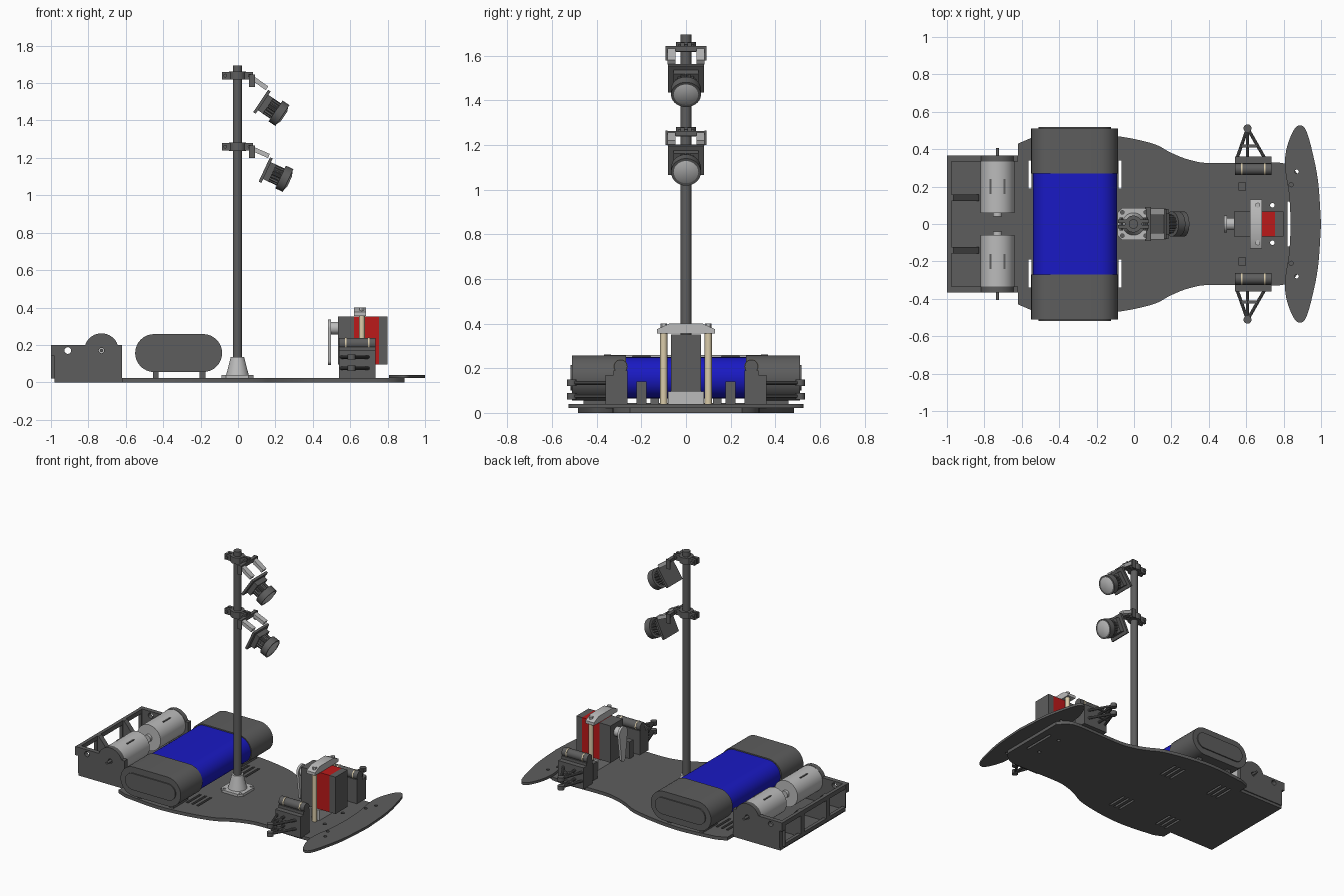
import bpy, bmesh, math
from mathutils import Matrix, Vector

if "Cube" in bpy.data.objects:
    bpy.data.objects.remove(bpy.data.objects["Cube"])


def mat(name, c):
    m = bpy.data.materials.new(name)
    m.diffuse_color = (*c, 1)
    m.use_nodes = True
    m.node_tree.nodes["Principled BSDF"].inputs["Base Color"].default_value = m.diffuse_color
    return m


DARK = mat("dark_grey", (0.11, 0.11, 0.11))
LIGHT = mat("light_metal", (0.5, 0.5, 0.5))
BLUE = mat("blue", (0.01, 0.01, 0.55))
RED = mat("red", (0.5, 0.01, 0.01))
BRASS = mat("brass", (0.7, 0.6, 0.4))


def finish(name, bm, m=DARK, M=None):
    bmesh.ops.recalc_face_normals(bm, faces=bm.faces)
    me = bpy.data.meshes.new(name)
    bm.to_mesh(me)
    bm.free()
    ob = bpy.data.objects.new(name, me)
    me.materials.append(m)
    if M:
        ob.matrix_world = M
    bpy.context.collection.objects.link(ob)
    return ob


def add_box(bm, lo, hi):
    lo, hi = Vector(lo), Vector(hi)
    T = Matrix.Translation((lo + hi) / 2) @ Matrix.Diagonal((*(hi - lo), 1))
    bmesh.ops.create_cube(bm, size=1, matrix=T)


def add_cyl(bm, p, q, r, r2=None, n=32):
    p, q = Vector(p), Vector(q)
    T = Matrix.Translation((p + q) / 2) @ (q - p).to_track_quat('Z', 'Y').to_matrix().to_4x4()
    bmesh.ops.create_cone(bm, cap_ends=True, segments=n, radius1=r,
                          radius2=r if r2 is None else r2, depth=(q - p).length, matrix=T)


def box(name, lo, hi, m=DARK, M=None):
    bm = bmesh.new()
    add_box(bm, lo, hi)
    return finish(name, bm, m, M)


def cyl(name, p, q, r, m=DARK, M=None, r2=None, n=32):
    bm = bmesh.new()
    add_cyl(bm, p, q, r, r2, n)
    return finish(name, bm, m, M)


def prism(name, pts, axis, lo, hi, m=DARK, M=None):
    put = {'x': lambda a, b, t: (t, a, b), 'y': lambda a, b, t: (a, t, b),
           'z': lambda a, b, t: (a, b, t)}[axis]
    bm = bmesh.new()
    rings = [[bm.verts.new(put(a, b, t)) for a, b in pts] for t in (lo, hi)]
    for r in rings:
        bm.faces.new(r)
    n = len(pts)
    for i in range(n):
        j = (i + 1) % n
        bm.faces.new((rings[0][i], rings[0][j], rings[1][j], rings[1][i]))
    return finish(name, bm, m, M)


def cut(ob, boxes=(), cyls=()):
    bm = bmesh.new()
    for b in boxes:
        add_box(bm, *b)
    for c in cyls:
        add_cyl(bm, *c, n=20)
    c = finish(ob.name + "_cutter", bm)
    c.hide_render = True
    c.hide_viewport = True
    md = ob.modifiers.new("holes", 'BOOLEAN')
    md.operation, md.object, md.solver = 'DIFFERENCE', c, 'EXACT'


def arc(cx, cy, r, a, b, n=16):
    return [(cx + r * math.cos(math.radians(a + (b - a) * i / n)),
             cy + r * math.sin(math.radians(a + (b - a) * i / n))) for i in range(n + 1)]


def stadium(x0, x1, z0, z1):
    r, z = (z1 - z0) / 2, (z0 + z1) / 2
    return arc(x1 - r, z, r, -90, 90) + arc(x0 + r, z, r, 90, 270)


def spline(p, n=6):
    p = [Vector(v) for v in [p[0]] + p + [p[-1]]]
    out = []
    for a, b, c, d in zip(p, p[1:], p[2:], p[3:]):
        for i in range(n):
            t = i / n
            out.append(tuple(0.5 * (2 * b + (c - a) * t + (2 * a - 5 * b + 4 * c - d) * t * t
                                    + (3 * b - a - 3 * c + d) * t ** 3)))
    return out + [tuple(p[-1])]


def mirrored(half):
    return half + [(x, -y) for x, y in reversed(half)]


# Chassis plate with strap slots
half = [(-0.98, 0.36), (-0.62, 0.36), (-0.62, 0.43)] + spline(
    [(-0.55, 0.46), (-0.3, 0.485), (-0.09, 0.47), (0.1, 0.43), (0.2, 0.38), (0.3, 0.342),
     (0.42, 0.325), (0.74, 0.33), (0.83, 0.31), (0.89, 0.25)])
plate = prism("chassis_plate", mirrored(half), 'z', 0, 0.023)
slots = [((x - 0.008, s * 0.265 - 0.075, -1), (x + 0.008, s * 0.265 + 0.075, 1))
         for s in (1, -1) for x in (-0.075, -0.115, -0.155, -0.475, -0.515, -0.555)]
holes = [((0.74, s * 0.1, -1), (0.74, s * 0.1, 1), 0.012) for s in (1, -1)]
cut(plate, slots + [((0.82, -0.12, -1), (0.838, 0.12, 1))], holes)

# Front bumper
half = spline([(0.838, 0), (0.83, 0.15), (0.808, 0.3), (0.815, 0.4), (0.85, 0.495), (0.885, 0.527),
               (0.92, 0.5), (0.955, 0.38), (0.985, 0.22), (1.0, 0)])
bumper = prism("front_bumper", half + [(x, -y) for x, y in reversed(half[1:-1])], 'z', 0.023, 0.04)
cut(bumper, (), [((x, s * y, -1), (x, s * y, 1), 0.011)
                 for s in (1, -1) for x, y in ((0.84, 0.21), (0.87, 0.28))])

# Battery with end caps and feet
prism("battery_body", stadium(-0.54, -0.09, 0.065, 0.25), 'y', -0.29, 0.29, BLUE)
for s in (1, -1):
    prism("battery_cap", stadium(-0.55, -0.085, 0.055, 0.258), 'y', s * 0.27, s * 0.51)
    prism("battery_cap_panel", stadium(-0.51, -0.122, 0.1, 0.215), 'y', s * 0.50, s * 0.518)
    for x in (-0.44, -0.19):
        box("battery_foot", (x - 0.015, s * 0.38 - 0.08, 0.02), (x + 0.015, s * 0.38 + 0.08, 0.07))

# Rear motor bay
side = [(-0.98, 0.02), (-0.62, 0.02), (-0.62, 0.2)] + arc(-0.73, 0.17, 0.092, 19, 161) + \
       [(-1, 0.2), (-1, 0.14), (-0.98, 0.14)]
for s in (1, -1):
    wall = prism("motor_side_wall", side, 'y', s * 0.335, s * 0.367)
    cut(wall, (), [((-0.91, s * 0.25, 0.17), (-0.91, s * 0.45, 0.17), 0.018),
                   ((-0.73, s * 0.25, 0.17), (-0.73, s * 0.45, 0.17), 0.015)])
    prism("rear_gusset", [(-0.98, 0.02), (-0.83, 0.02), (-0.83, 0.04), (-0.965, 0.2), (-0.98, 0.2)],
          'y', s * 0.122, s * 0.158)
    cyl("motor_can", (-0.73, s * 0.06, 0.17), (-0.73, s * 0.335, 0.17), 0.09, LIGHT, n=48)
    cyl("motor_boss", (-0.73, s * 0.04, 0.17), (-0.73, s * 0.07, 0.17), 0.025, LIGHT)
    cyl("motor_shaft", (-0.73, s * 0.32, 0.17), (-0.73, s * 0.405, 0.17), 0.009)
    for x in (-0.763, -0.697):
        box("motor_vent", (x - 0.01, s * 0.2 - 0.04, 0.2), (x + 0.01, s * 0.2 + 0.04, 0.254))
frame = box("rear_frame", (-0.999, -0.335, 0.02), (-0.975, 0.335, 0.2))
cut(frame, [((-1.1, y - w, 0.045), (-0.9, y + w, 0.17))
            for y, w in ((-0.245, 0.085), (0, 0.12), (0.245, 0.085))])

# Mast and foot
cyl("mast", (-0.003, 0, 0.023), (-0.003, 0, 1.695), 0.025)
foot = [(x * s, y * s) for s in (1, -1) for x, y in
        ((0.085, -0.06), (0.085, 0.06), (0.06, 0.085), (-0.06, 0.085))]
foot = prism("mast_flange", [(x - 0.003, y) for x, y in foot], 'z', 0.023, 0.04, LIGHT)
cut(foot, (), [((x * 0.062, y * 0.062, 0), (x * 0.062, y * 0.062, 0.1), 0.01)
               for x in (1, -1) for y in (1, -1)])
cyl("mast_socket", (-0.003, 0, 0.04), (-0.003, 0, 0.135), 0.06, LIGHT, r2=0.036)

# Two mast cameras: clamp, arms, tilted board and lens
gear = [((0.05 if i % 4 < 2 else 0.043) * math.cos(i * math.pi / 32),
         (0.05 if i % 4 < 2 else 0.043) * math.sin(i * math.pi / 32)) for i in range(64)]
for label, z, cx, cz, tilt, end in (("upper", 1.64, 0.128, 1.50, 34, (0.155, 1.572)),
                                    ("lower", 1.26, 0.148, 1.135, 25, (0.165, 1.21))):
    cyl(label + "_clamp_ring", (-0.003, 0, z - 0.022), (-0.003, 0, z + 0.022), 0.045)
    for s in (1, -1):
        box(label + "_clamp_ear", (-0.085, s * 0.006, z - 0.02), (0.08, s * 0.025, z + 0.02))
        d = Vector((end[0] - 0.07, 0, end[1] - z + 0.008))
        M = Matrix.Translation((0.07, s * 0.065, z - 0.008)) @ Matrix.Rotation(math.atan2(-d.z, d.x), 4, 'Y')
        box(label + "_camera_arm", (0, -0.018, -0.012), (d.length, 0.018, 0.012), LIGHT, M)
        box(label + "_bracket_end", (0.06, s * 0.083, z - 0.06), (0.09, s * 0.092, z + 0.005))
        cyl(label + "_clamp_bolt", (s * 0.065 - 0.003, -0.035, z), (s * 0.065 - 0.003, 0.035, z), 0.01, n=12)
    box(label + "_bracket_bar", (0.065, -0.09, z - 0.02), (0.088, 0.09, z + 0.004))
    M = Matrix.Translation((cx, 0, cz)) @ Matrix.Rotation(math.radians(tilt), 4, 'Y')
    box(label + "_camera_board", (-0.008, -0.08, -0.072), (0.008, 0.08, 0.072), DARK, M)
    box(label + "_camera_housing", (0.008, -0.055, -0.05), (0.04, 0.055, 0.05), DARK, M)
    prism(label + "_lens_barrel", gear, 'x', 0.035, 0.095, DARK, M)
    cyl(label + "_lens_hood", (0.088, 0, 0), (0.132, 0, 0), 0.067, DARK, M, n=40)
    cyl(label + "_lens_glass", (0.13, 0, 0), (0.142, 0, 0), 0.06, LIGHT, M, r2=0.03, n=40)

# Steering servo standing between brackets
box("servo_rear_case", (0.535, -0.067, 0.095), (0.62, 0.067, 0.352))
box("servo_middle", (0.62, -0.067, 0.095), (0.755, 0.067, 0.352), RED)
box("servo_front_case", (0.755, -0.067, 0.095), (0.80, 0.067, 0.352))
prism("servo_top_bracket", [(-0.13, 0.355), (0.13, 0.355), (0.13, 0.375), (0.075, 0.4),
                            (-0.075, 0.4), (-0.13, 0.375)], 'x', 0.62, 0.685, LIGHT)
box("servo_bottom_bracket", (0.625, -0.08, 0.023), (0.685, 0.08, 0.095), LIGHT)
for s in (1, -1):
    cyl("servo_post", (0.662, s * 0.1, 0.02), (0.662, s * 0.1, 0.36), 0.016, BRASS, n=24)
    cyl("servo_post_nut", (0.662, s * 0.1, 0.36), (0.662, s * 0.1, 0.4), 0.015, LIGHT, n=6)
    box("small_post", (0.56, s * 0.2 - 0.022, 0.02), (0.60, s * 0.2 + 0.022, 0.14))
cyl("servo_spline", (0.49, 0, 0.29), (0.54, 0, 0.29), 0.033, LIGHT)
prism("servo_horn", arc(0, 0.29, 0.045, 0, 180) + arc(0, 0.115, 0.022, 180, 360), 'x', 0.482, 0.498, LIGHT)

# Front suspension mounts, dampers and A-arms
for s in (1, -1):
    box("suspension_mount", (0.54, s * 0.262, 0.02), (0.735, s * 0.325, 0.19))
    box("suspension_outer_wall", (0.54, s * 0.325, 0.02), (0.735, s * 0.36, 0.17))
    cyl("damper", (0.54, s * 0.293, 0.208), (0.735, s * 0.293, 0.208), 0.03)
    for x in (0.575, 0.70):
        cyl("damper_ring", (x - 0.004, s * 0.293, 0.208), (x + 0.004, s * 0.293, 0.208), 0.032, BRASS)
    for z in (0.075, 0.135):
        tip = Vector((0.607, s * 0.512, z))
        cyl("arm_ball_joint", tip - Vector((0, 0, 0.014)), tip + Vector((0, 0, 0.014)), 0.021, n=24)
        for x, y in ((0.55, 0.35), (0.607, 0.35), (0.70, 0.35)):
            cyl("suspension_arm", tip, (x, s * y, z), 0.009, n=10)
        box("arm_crossbar", (0.575, s * 0.41, z - 0.008), (0.655, s * 0.425, z + 0.008))

# Smooth shading with sharp edges
meshes = [o for o in bpy.data.objects if not o.hide_render]
for o in meshes:
    o.select_set(True)
bpy.context.view_layer.objects.active = meshes[0]
bpy.ops.object.shade_smooth_by_angle(angle=math.radians(30))
